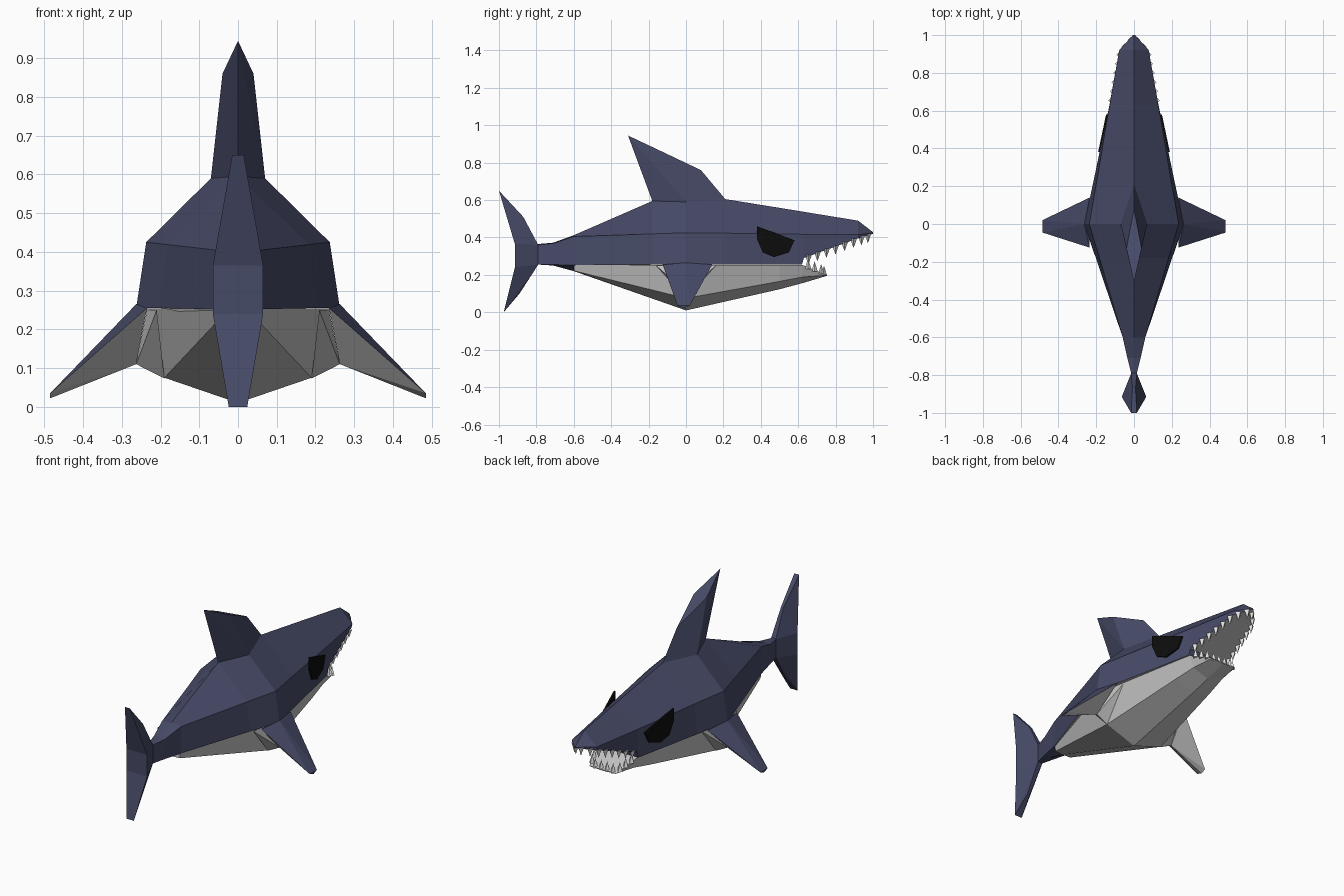
import bpy, bmesh
from mathutils import Vector, Matrix
from math import pi

if "Cube" in bpy.data.objects:
    bpy.data.objects.remove(bpy.data.objects["Cube"])


def material(name, rgb):
    m = bpy.data.materials.new(name)
    m.use_nodes = True
    m.diffuse_color = (*rgb, 1)
    m.node_tree.nodes["Principled BSDF"].inputs["Base Color"].default_value = (*rgb, 1)
    return m


BLUE = material("slate blue skin", (0.062, 0.069, 0.135))
PALE = material("pale grey belly", (0.55, 0.55, 0.55))
WHITE = material("tooth white", (0.75, 0.75, 0.74))
BLACK = material("eye black", (0.004, 0.004, 0.004))


def finish(name, bm, mats, rule=None):
    """Turn a bmesh into a flat shaded object; rule(face) picks the material."""
    bmesh.ops.remove_doubles(bm, verts=bm.verts, dist=0.0005)
    bmesh.ops.recalc_face_normals(bm, faces=bm.faces)
    bm.normal_update()
    if rule:
        for f in bm.faces:
            f.material_index = rule(f)
    me = bpy.data.meshes.new(name)
    bm.to_mesh(me)
    bm.free()
    for m in mats:
        me.materials.append(m)
    ob = bpy.data.objects.new(name, me)
    bpy.context.collection.objects.link(ob)
    return ob


def loft(name, sections, mats, rule=None):
    """Skin mirrored half sections (y, [(x, z) from top to bottom])."""
    bm = bmesh.new()
    rings = []
    for y, half in sections:
        loop = half + [(-x, z) for x, z in reversed(half[1:-1])]
        rings.append([bm.verts.new((x, y, z)) for x, z in loop])
    n = len(rings[0])
    for a, b in zip(rings, rings[1:]):
        for i in range(n):
            j = (i + 1) % n
            bm.faces.new((a[i], a[j], b[j], b[i]))
    bm.faces.new(rings[0])
    bm.faces.new(rings[-1])
    return finish(name, bm, mats, rule)


def hulls(name, groups, mats, rule=None, mirror=True):
    """Join convex solids, each wrapped around its points and their mirror."""
    bm = bmesh.new()
    for pts in groups:
        pts = set(pts) | ({(-x, y, z) for x, y, z in pts} if mirror else set())
        verts = [bm.verts.new(p) for p in sorted(pts)]
        res = bmesh.ops.convex_hull(bm, input=verts)
        spare = [v for v in res["geom_interior"] if isinstance(v, bmesh.types.BMVert)]
        bmesh.ops.delete(bm, geom=spare, context="VERTS")
    bmesh.ops.dissolve_limit(bm, angle_limit=0.02, verts=bm.verts, edges=bm.edges)
    return finish(name, bm, mats, rule)


# Upper body: ridge, shoulder, side edge, lower edge, underside
def skin(y, top, ridge, upper, lower, under):
    return y, [(0, top), ridge, upper, lower, (0, under)]


loft("upper_body", [
    skin(-0.79, 0.365, (0, 0.365), (0.015, 0.36), (0.015, 0.255), 0.255),
    skin(-0.71, 0.372, (0, 0.372), (0.035, 0.368), (0.035, 0.255), 0.25),
    skin(-0.6, 0.412, (0, 0.412), (0.06, 0.405), (0.06, 0.252), 0.22),
    skin(-0.18, 0.595, (0, 0.595), (0.183, 0.419), (0.202, 0.255), 0.255),
    skin(0, 0.592, (0.07, 0.59), (0.237, 0.425), (0.263, 0.255), 0.255),
    skin(0.21, 0.605, (0, 0.605), (0.2, 0.423), (0.218, 0.255), 0.255),
    skin(0.62, 0.539, (0, 0.539), (0.131, 0.417), (0.132, 0.255), 0.255),
    skin(0.63, 0.537, (0, 0.537), (0.129, 0.417), (0.13, 0.29), 0.29),
    skin(0.92, 0.49, (0, 0.49), (0.078, 0.415), (0.074, 0.395), 0.395),
    skin(1.0, 0.428, (0, 0.428), (0.006, 0.425), (0.006, 0.42), 0.42),
], [BLUE, PALE],
    lambda f: int(f.normal.z < -0.5 and f.calc_center_median().y > -0.6))


# Belly and lower jaw
def keel(y, edge, chine, bottom):
    return y, [(0, edge[1]), edge, chine, (0, bottom)]


loft("belly_and_jaw", [
    keel(-0.6, (0.056, 0.254), (0.052, 0.222), 0.22),
    keel(0, (0.24, 0.254), (0.19, 0.075), 0.01),
    keel(0.5, (0.15, 0.254), (0.12, 0.165), 0.123),
    keel(0.62, (0.126, 0.254), (0.1, 0.188), 0.155),
    keel(0.75, (0.085, 0.2), (0.08, 0.197), 0.194),
], [PALE])

# Dorsal fin
hulls("dorsal_fin", [[(0, 0.21, 0.605), (0.07, 0, 0.59), (0, -0.18, 0.595),
                      (0, 0.08, 0.76), (0.04, -0.13, 0.86), (0, -0.31, 0.945)]], [BLUE])

# Tail fin: upper lobe, root and lower lobe
root_top = [(0.065, -0.915, 0.365), (0.015, -0.79, 0.36)]
root_low = [(0.065, -0.915, 0.24), (0.015, -0.79, 0.255)]
hulls("tail_fin", [
    root_top + [(0.008, -0.87, 0.51), (0.015, -1.0, 0.65)],
    root_top + root_low,
    root_low + [(0.008, -0.89, 0.1), (0.024, -0.975, 0.0)],
], [BLUE])

for side, s in (("left", 1), ("right", -1)):
    # Pectoral fin with pale underside, and its fairing into the belly
    fin = [(0.235, 0.14, 0.255), (0.263, 0, 0.265), (0.235, -0.125, 0.255), (0.263, 0, 0.11),
           (0.485, 0.02, 0.035), (0.485, -0.045, 0.035), (0.485, -0.01, 0.022)]
    hulls(side + "_pectoral_fin", [[(s * x, y, z) for x, y, z in fin]], [BLUE, PALE],
          lambda f: int(f.normal.z < 0), mirror=False)
    fairing = [(0.21, 0.16, 0.25), (0.21, -0.16, 0.25), (0.235, 0, 0.25),
               (0.263, 0, 0.11), (0.19, 0, 0.073)]
    hulls(side + "_fin_fairing", [[(s * x, y, z) for x, y, z in fairing]], [PALE], mirror=False)

    # Eye plate leaning along the side of the head
    outline = [(0.38, 0.46), (0.58, 0.385), (0.55, 0.32), (0.47, 0.295), (0.41, 0.32), (0.38, 0.39)]
    hulls(side + "_eye", [[(s * (0.19 - 0.21 * (y - 0.38) - t), y, z)
                           for y, z in outline for t in (0, 0.009)]], [BLACK], mirror=False)


# Teeth: four sided spikes spread along a jaw edge
def teeth(name, runs, radius, height, down):
    bm = bmesh.new()
    for a, b, count in runs:
        for i in range(count):
            p = Vector(a).lerp(Vector(b), (i + 0.5) / count)
            p.z += (-0.4 if down else 0.4) * height
            for s in (1, -1):
                turn = Matrix.Rotation(pi if down else 0, 4, "X")
                place = Matrix.Translation((s * p.x, p.y, p.z)) @ turn
                bmesh.ops.create_cone(bm, segments=4, radius1=radius, radius2=0,
                                      depth=height, cap_ends=True, matrix=place)
    finish(name, bm, [WHITE])


teeth("upper_teeth", [((0.122, 0.63, 0.292), (0.07, 0.92, 0.397), 6),
                      ((0.066, 0.92, 0.397), (0.0, 0.99, 0.42), 2)], 0.018, 0.05, True)
teeth("lower_teeth", [((0.118, 0.635, 0.245), (0.082, 0.74, 0.202), 3),
                      ((0.075, 0.738, 0.2), (0.0, 0.738, 0.2), 2)], 0.017, 0.055, False)
